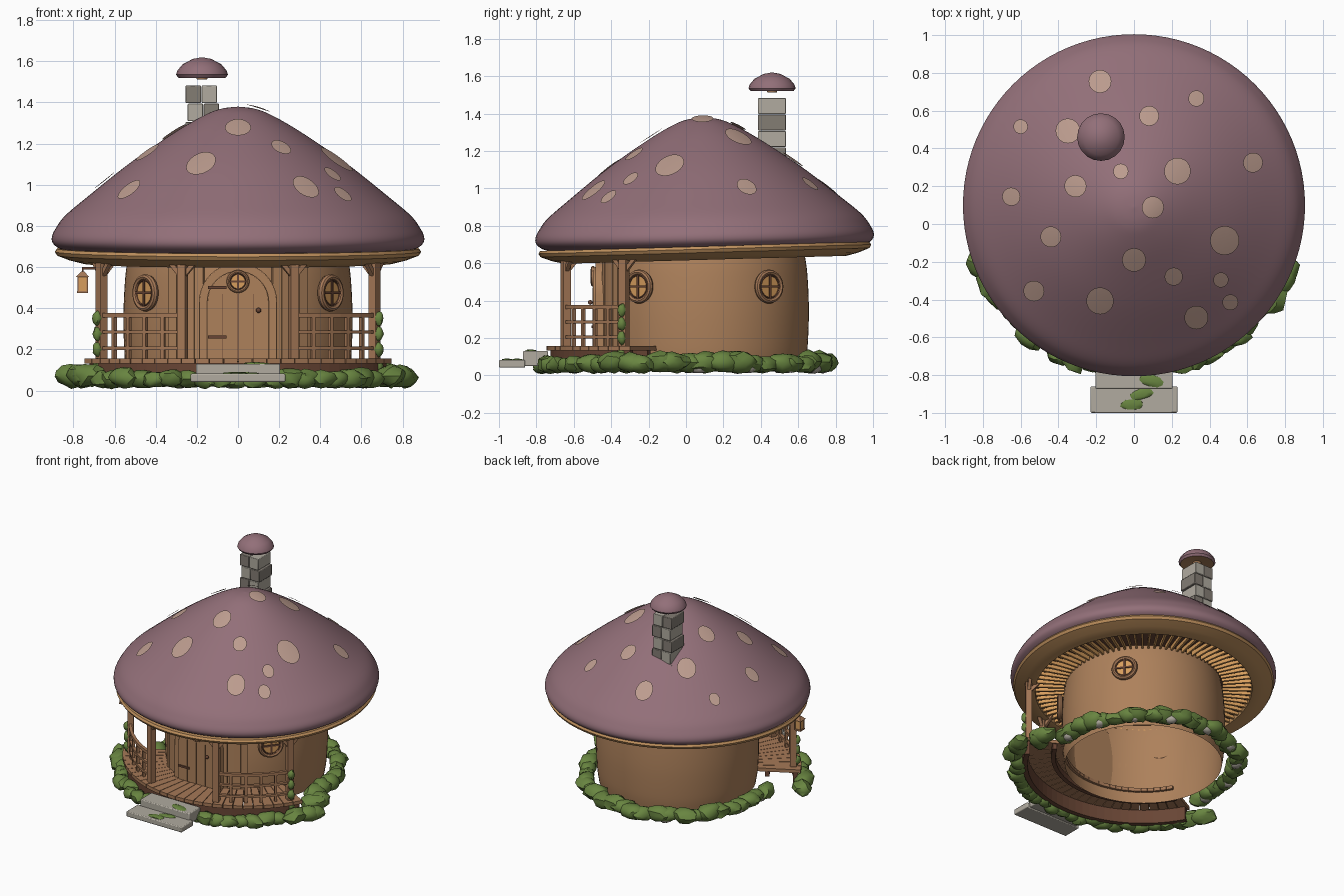
import bpy, bmesh, random
from math import sin, cos, pi, radians, hypot
from mathutils import Vector, Matrix

random.seed(4)
if "Cube" in bpy.data.objects:
    bpy.data.objects.remove(bpy.data.objects["Cube"])

CY = 0.1  # house axis


def material(name, *rgb):
    m = bpy.data.materials.new(name)
    m.use_nodes = True
    m.diffuse_color = (*rgb, 1)
    m.node_tree.nodes["Principled BSDF"].inputs["Base Color"].default_value = (*rgb, 1)
    return m


mauve = material("mauve cap", .29, .16, .19)
spot_tan = material("pale spot", .50, .33, .27)
plaster = material("tan wall", .42, .22, .105)
ochre = material("ochre rim", .52, .28, .11)
wood = material("wood", .38, .19, .095)
dark = material("dark wood", .14, .06, .035)
green = material("leaf green", .14, .235, .052)
light_stone = material("light stone", .44, .41, .35)
dark_stone = material("dark stone", .23, .205, .175)
glow = material("lamp glow", .68, .34, .11)


def finish(name, bm, mat, smooth=35, bevel=0):
    bmesh.ops.recalc_face_normals(bm, faces=bm.faces)
    me = bpy.data.meshes.new(name)
    bm.to_mesh(me)
    bm.free()
    me.materials.append(mat)
    ob = bpy.data.objects.new(name, me)
    bpy.context.collection.objects.link(ob)
    if bevel:
        mod = ob.modifiers.new("bevel", "BEVEL")
        mod.width, mod.segments = bevel, 2
    if smooth:
        bpy.ops.object.select_all(action="DESELECT")
        ob.select_set(True)
        bpy.context.view_layer.objects.active = ob
        bpy.ops.object.shade_smooth_by_angle(angle=radians(smooth))


def tilt(bm, deg):
    """Lean the roof parts slightly towards the front."""
    bmesh.ops.rotate(bm, cent=(0, CY, .7), matrix=Matrix.Rotation(radians(deg), 3, "X"), verts=bm.verts)


def polar(deg, r, z):
    """Point around the house axis; zero degrees is the front, positive goes to +x."""
    a = radians(deg)
    return Vector((r * sin(a), CY - r * cos(a), z))


def box(bm, loc, size, deg=0):
    m = Matrix.Translation(loc) @ Matrix.Rotation(radians(deg), 4, "Z") @ Matrix.Diagonal((*size, 1))
    bmesh.ops.create_cube(bm, size=1, matrix=m)


def beam(bm, p, q, w):
    d = Vector(q) - Vector(p)
    m = Matrix.Translation((Vector(p) + Vector(q)) / 2) @ d.to_track_quat("Z", "Y").to_matrix().to_4x4()
    bmesh.ops.create_cube(bm, size=1, matrix=m @ Matrix.Diagonal((w, w, d.length, 1)))


def arc(bm, a0, a1, n, r0, r1, z0, z1, fill=1.0):
    """Row of n wedge blocks around the axis."""
    step = (a1 - a0) / n
    for i in range(n):
        mid = a0 + (i + .5) * step
        for v in bmesh.ops.create_cube(bm, size=1)["verts"]:
            x, y, z = v.co
            v.co = polar(mid + x * step * fill, r1 if y < 0 else r0, z1 if z > 0 else z0)


def lathe(bm, pts, n, cx=0, cy=CY):
    rings = [[bm.verts.new((cx + r * cos(2 * pi * i / n), cy + r * sin(2 * pi * i / n), z))
              for i in range(n)] for r, z in pts]
    for a, b in zip(rings, rings[1:]):
        for i in range(n):
            j = (i + 1) % n
            bm.faces.new((a[i], a[j], b[j], b[i]))
    bmesh.ops.remove_doubles(bm, verts=bm.verts, dist=1e-5)


def merge(target, part, matrix=Matrix()):
    tmp = bpy.data.meshes.new("part")
    part.to_mesh(tmp)
    part.free()
    tmp.transform(matrix)
    target.from_mesh(tmp)
    bpy.data.meshes.remove(tmp)


def hoop(target, r, w, h, matrix):
    """Round moulding of radius r."""
    ring = bmesh.new()
    lathe(ring, [(r + w * cos(i * pi / 4), h * sin(i * pi / 4)) for i in range(9)], 36, 0, 0)
    merge(target, ring, matrix)


def blob(bm, loc, size, deg=0, rough=.12):
    m = Matrix.Translation(loc) @ Matrix.Rotation(radians(deg), 4, "Z") @ Matrix.Diagonal((*size, 1))
    for v in bmesh.ops.create_icosphere(bm, subdivisions=2, radius=1)["verts"]:
        v.co = m @ (v.co * random.uniform(1 - rough, 1 + rough))


def curve(pts, k=6):
    """Smooth curve through the points."""
    p = [Vector(q) for q in (pts[0], *pts, pts[-1])]
    out = []
    for a, b, c, d in zip(p, p[1:], p[2:], p[3:]):
        for i in range(k):
            t = i / k
            out.append(b + (c - a) * t / 2 + (2 * a - 5 * b + 4 * c - d) * t * t / 2
                       + (3 * b - a - 3 * c + d) * t ** 3 / 2)
    return out + [p[-1]]


# Mushroom cap roof
roof = curve([(0, 1.38), (.08, 1.37), (.16, 1.34), (.3, 1.26), (.52, 1.11), (.74, .935),
              (.84, .85), (.885, .79), (.905, .745), (.895, .71), (.85, .683), (.78, .675)])
bm = bmesh.new()
lathe(bm, roof, 96)
tilt(bm, 1)
finish("roof_cap", bm, mauve)


def roof_z(r):
    for a, b in zip(roof, roof[1:]):
        if a.x <= r <= b.x:
            return a.y + (b.y - a.y) * (r - a.x) / (b.x - a.x)
    return .75


# Thin spots laid just over the roof
bm = bmesh.new()
for x, y, r in [(-.18, .76, .06), (.33, .67, .042), (.08, .58, .052), (-.6, .52, .038), (-.35, .5, .065),
                (.63, .33, .052), (-.07, .29, .04), (.23, .29, .07), (-.31, .21, .058), (-.65, .15, .048),
                (.1, .1, .058), (-.44, -.06, .055), (.48, -.08, .077), (0, -.18, .063), (.21, -.27, .048),
                (.46, -.29, .04), (-.53, -.35, .055), (-.18, -.4, .072), (.51, -.41, .042), (.33, -.49, .063)]:
    patch = bmesh.new()
    lathe(patch, [(0, 0), (r * .5, 0), (r * .8, 0), (r, 0)], 28, x, y)
    for v in patch.verts:
        v.co.z = roof_z(hypot(v.co.x, v.co.y - CY)) + .014
    merge(bm, patch)
tilt(bm, 1)
finish("roof_spots", bm, spot_tan)

# Rim under the cap, shaded ceiling and warm gills
bm = bmesh.new()
lathe(bm, [(.8, .69), (.88, .69), (.89, .675), (.88, .657), (.82, .634), (.755, .618), (.74, .62), (.735, .65)], 96)
tilt(bm, 1.6)
finish("eave_rim", bm, ochre)
bm = bmesh.new()
lathe(bm, [(.74, .648), (.5, .665)], 96)
tilt(bm, 1.6)
finish("eave_ceiling", bm, dark)
bm = bmesh.new()
arc(bm, 0, 360, 84, .54, .74, .628, .66, .3)
tilt(bm, 1.6)
finish("gills", bm, glow, 0)

# Round wall, with plank panels beside the door
bm = bmesh.new()
lathe(bm, curve([(.535, .04), (.55, .15), (.557, .35), (.548, .55), (.53, .67)]), 80)
finish("wall", bm, plaster)
bm = bmesh.new()
for s in (-1, 1):
    arc(bm, s * 17, s * 36, 4, .557, .575, .15, .66, .95)
finish("wall_planks", bm, plaster, 0)


# Arched door
def arch(name, half, top, y0, y1, mat):
    bm = bmesh.new()
    outline = [(half * cos(pi * i / 20), top - half + half * sin(pi * i / 20)) for i in range(21)]
    outline = [(half, .14)] + outline + [(-half, .14)]
    face = bm.faces.new([bm.verts.new((x, y0, z)) for x, z in outline])
    for v in bmesh.ops.extrude_face_region(bm, geom=[face])["geom"]:
        if isinstance(v, bmesh.types.BMVert):
            v.co.y = y1
    finish(name, bm, mat, 30, .004)


arch("door_frame", .19, .62, -.43, -.485, plaster)
arch("door", .15, .58, -.44, -.497, plaster)
bm = bmesh.new()
for x in (-.075, 0, .075):
    box(bm, (x, -.497, .31), (.003, .004, .32))
for z in (.26, .5):
    box(bm, (-.1, -.5, z), (.09, .01, .014))
blob(bm, (.1, -.512, .39), (.013, .013, .013), 0, 0)
finish("door_fittings", bm, dark)

# Round windows
frames, panes, bars = bmesh.new(), bmesh.new(), bmesh.new()
for deg, r, z, size in [(-52, .571, .475, .09), (52, .571, .475, .09), (127, .571, .475, .09), (0, .597, .53, .055)]:
    turn = Matrix.Rotation(radians(deg), 4, "Z")
    upright = Matrix.Translation(polar(deg, r, z)) @ turn @ Matrix.Rotation(pi / 2, 4, "X")
    hoop(frames, size * .85, size * .16, size * .2, upright)
    hoop(bars, size * .67, size * .06, .012, upright)
    bmesh.ops.create_cone(panes, cap_ends=True, segments=32, radius1=size * .7, radius2=size * .7,
                          depth=.014, matrix=upright)
    for wide, tall in ((1.4, .14), (.14, 1.4)):
        box(bars, polar(deg, r + .009, z), (size * wide, .01, size * tall), deg)
finish("window_frames", frames, wood)
finish("window_panes", panes, glow)
finish("window_bars", bars, dark)

# Porch deck
bm = bmesh.new()
arc(bm, -62, 62, 26, .53, .845, .132, .157, .94)
finish("deck_planks", bm, wood, 0)
bm = bmesh.new()
arc(bm, -61, 61, 30, .79, .825, .03, .135)
arc(bm, -61, 61, 20, .6, .63, .09, .132)
finish("deck_skirt", bm, dark, 0)

# Posts, braces and railings
posts, rails = bmesh.new(), bmesh.new()
for s in (-1, 1):
    for deg in (20, 57):
        a = s * deg
        box(posts, polar(a, .79, .395), (.045, .045, .48), a)
        for t in (-5, 5):
            beam(posts, polar(a, .79, .55), polar(a + t, .79, .63), .024)
        beam(posts, polar(a, .79, .55), polar(a, .72, .63), .024)
    for z, h in ((.365, .022), (.285, .016), (.205, .016)):
        arc(rails, s * 20, s * 57, 8, .78, .802, z - h / 2, z + h / 2)
    for i in range(1, 5):
        a = s * (20 + i * 37 / 5)
        box(rails, polar(a, .79, .26), (.018, .018, .21), a)
finish("porch_posts", posts, wood, 0, .004)
finish("porch_railings", rails, wood, 0)

# Hanging lantern
lx, ly = -.755, -.27
bm = bmesh.new()
beam(bm, (-.66, -.33, .595), (lx, ly, .595), .012)
beam(bm, (lx, ly, .6), (lx, ly, .56), .006)
finish("lantern_arm", bm, dark, 0)
bm = bmesh.new()
bmesh.ops.create_cone(bm, cap_ends=True, segments=4, radius1=.045, radius2=.012, depth=.025,
                      matrix=Matrix.Translation((lx, ly, .565)) @ Matrix.Rotation(pi / 4, 4, "Z"))
box(bm, (lx, ly, .48), (.054, .054, .01))
for sx in (-1, 1):
    for sy in (-1, 1):
        box(bm, (lx + sx * .022, ly + sy * .022, .518), (.008, .008, .08))
finish("lantern_cage", bm, wood, 0)
bm = bmesh.new()
box(bm, (lx, ly, .518), (.04, .04, .07))
finish("lantern_light", bm, glow, 0)

# Stone chimney with a small cap
cx, cy = -.175, .46
stones = bmesh.new(), bmesh.new()
for row in range(5):
    shift = .01 * (row % 2) - .003
    for col in (0, 1):
        box(stones[(row + col + 1) % 2], (cx - .039 + .078 * col + shift, cy, 1.44 - .088 * row), (.075, .15, .084))
finish("chimney_light_stones", stones[0], light_stone, 30, .004)
finish("chimney_dark_stones", stones[1], dark_stone, 30, .004)
bm = bmesh.new()
lathe(bm, [(0, 1.62), (.045, 1.612), (.095, 1.585), (.12, 1.555), (.126, 1.535), (.115, 1.52)], 20, cx, cy)
finish("chimney_cap", bm, mauve, 40)
bm = bmesh.new()
lathe(bm, [(.115, 1.52), (.03, 1.53), (.025, 1.512), (0, 1.512)], 20, cx, cy)
finish("chimney_cap_underside", bm, plaster)

# Front steps with moss
bm = bmesh.new()
box(bm, (0, -.93, .062), (.46, .14, .04))
box(bm, (0, -.805, .09), (.41, .135, .08))
finish("steps", bm, light_stone, 30, .006)
bm = bmesh.new()
for x, y, z in [(-.01, -.955, .082), (.04, -.9, .082), (.09, -.83, .13)]:
    blob(bm, (x, y, z), (.065, .03, .008), random.uniform(-15, 15))
finish("step_moss", bm, green, 40)

# Shrubs and stones round the base, ivy on the outer posts
shrubs, rocks = bmesh.new(), bmesh.new()
for a0, a1, n, r in [(-70, 70, 25, .87), (69, 78, 2, .75), (78, 286, 26, .635)]:
    for i in range(n):
        a = a0 + (a1 - a0) * (i + random.uniform(.25, .75)) / n
        k = .7 if abs(a) < 14 else random.uniform(.78, 1) if abs(a) < 50 else random.uniform(.9, 1.2)
        size = .085 * k, .06 * k, .05 * k
        blob(shrubs, polar(a, r + random.uniform(-.02, .02), .06 * k + .004), size, a + random.uniform(-30, 30), .15)
        if r < .7 and i % 3 == 0:
            blob(rocks, polar(a + 4, r, .045), (.05, .04, .035), a)
for s in (-1, 1):
    for z in (.12, .2, .275, .35):
        blob(shrubs, polar(s * 57, .815, z), (.024, .024, .036), s * 57)
finish("shrubs", shrubs, green, 40)
finish("base_rocks", rocks, light_stone, 40)
